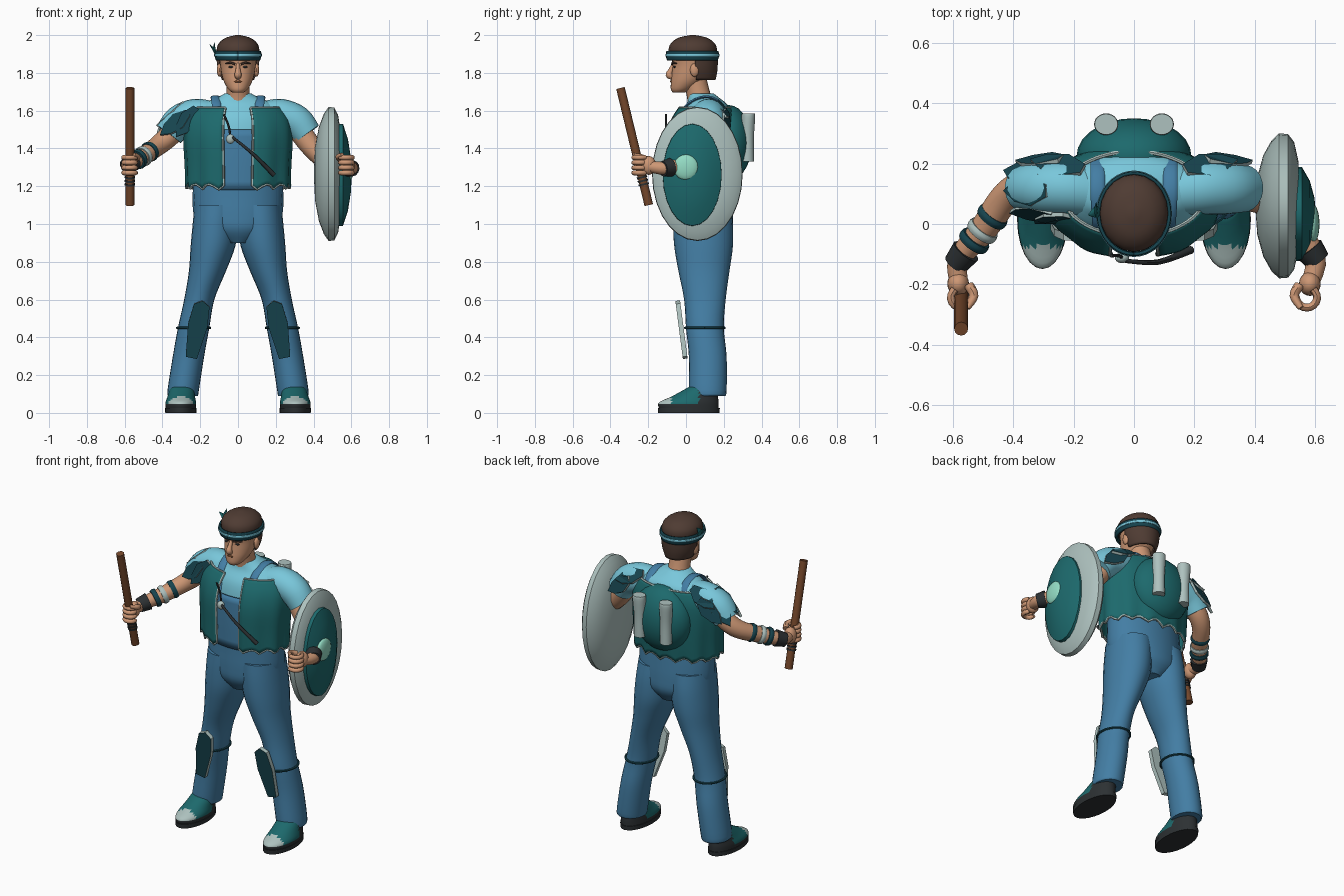
import bpy, bmesh
from math import sin, cos, pi, radians
from mathutils import Vector, Matrix

cube = bpy.data.objects.get("Cube")
if cube:
    bpy.data.objects.remove(cube)


def material(name, code):
    rgb = [(int(code[i:i + 2], 16) / 255) ** 2.2 for i in (0, 2, 4)]
    m = bpy.data.materials.new(name)
    m.use_nodes = True
    m.diffuse_color = (*rgb, 1)
    m.node_tree.nodes["Principled BSDF"].inputs["Base Color"].default_value = (*rgb, 1)
    return m


SKIN = material("skin", "cc9674")
HAIR = material("dark brown hair", "503e36")
DENIM = material("denim blue", "457da3")
SHIRT = material("light cyan cloth", "78c6da")
TEAL = material("teal cloth", "22696c")
DARK = material("dark teal", "1d4650")
PALE = material("pale grey", "acc0bd")
MINT = material("mint", "93dcc4")
WOOD = material("wood brown", "74492f")
BLACK = material("charcoal", "303436")


def finish(name, bm, mats, rule=None, angle=45):
    bmesh.ops.recalc_face_normals(bm, faces=bm.faces)
    for f in bm.faces:
        f.smooth = True
        if rule:
            f.material_index = rule(f.calc_center_median())
    mesh = bpy.data.meshes.new(name)
    bm.to_mesh(mesh)
    bm.free()
    for m in mats:
        mesh.materials.append(m)
    mesh.set_sharp_from_angle(angle=radians(angle))
    ob = bpy.data.objects.new(name, mesh)
    bpy.context.collection.objects.link(ob)
    return ob


def spline(rows, n=4):
    """Smooth a list of equal-length tuples."""
    out = []
    for i in range(len(rows) - 1):
        p = [rows[max(0, min(len(rows) - 1, i + k))] for k in (-1, 0, 1, 2)]
        for j in range(n):
            t = j / n
            out.append(tuple(
                b + t * (c - a + t * (2 * a - 5 * b + 4 * c - d + t * (3 * b - a - 3 * c + d))) / 2
                if 0 < t else b for a, b, c, d in zip(*p)))
    return out + [rows[-1]]


def loft(name, rings, mats, sides=24, rule=None, angle=45):
    """Skin rings given as (centre, half axis, half axis)."""
    bm = bmesh.new()
    loops = [[bm.verts.new(c + a * cos(2 * pi * k / sides) + b * sin(2 * pi * k / sides))
              for k in range(sides)] for c, a, b in rings]
    for lo, hi in zip(loops, loops[1:]):
        for k in range(sides):
            n = (k + 1) % sides
            bm.faces.new((lo[k], lo[n], hi[n], hi[k]))
    bm.faces.new(loops[0])
    bm.faces.new(loops[-1])
    return finish(name, bm, mats, rule, angle)


def stack(name, rows, mats, **kw):
    """Horizontal ellipses: z, centre x, centre y, radius x, radius y."""
    return loft(name, [(Vector((x, y, z)), Vector((rx, 0, 0)), Vector((0, ry, 0)))
                       for z, x, y, rx, ry in spline(rows)], mats, **kw)


def tube(name, pts, radii, mat, ref=(0, 0, 1), flat=1, sides=12, n=4):
    """Tube on a path; ref is the wide direction of a flat one."""
    if not isinstance(radii, (list, tuple)):
        radii = [radii] * len(pts)
    rows = spline([(*p, r) for p, r in zip(pts, radii)], n)
    path, rings = [Vector(r[:3]) for r in rows], []
    for i, p in enumerate(path):
        t = (path[min(i + 1, len(path) - 1)] - path[max(i - 1, 0)]).normalized()
        a = Vector(ref)
        a = (a - t * a.dot(t)).normalized()
        rings.append((p, a * rows[i][3], t.cross(a) * rows[i][3] * flat))
    return loft(name, rings, [mat], sides)


def ball(name, loc, radii, mat, seg=20):
    bm = bmesh.new()
    bmesh.ops.create_uvsphere(bm, u_segments=seg, v_segments=seg // 2, radius=1,
                              matrix=Matrix.Translation(loc) @ Matrix.Diagonal((*radii, 1)))
    return finish(name, bm, [mat])


def shell(name, rows, a0, a1, mat, thick=.01, steps=60, hem=0, fold=0):
    """Open cloth wall around the body; angle zero is the front."""
    bm, grid, rows = bmesh.new(), [], spline(rows, 3)
    for i, (z, x, y, rx, ry) in enumerate(rows):
        low, line = 1 - i / (len(rows) - 1), []
        for k in range(steps + 1):
            a = a0 + (a1 - a0) * k / steps
            w = 1 + fold * low * cos(11 * a)
            line.append(Vector((x + rx * w * sin(a), y - ry * w * cos(a),
                                z + hem * low ** 3 * abs(sin(8 * a)))))
        grid.append(line)
    verts = [[bm.verts.new(p) for p in line] for line in grid]
    for lo, hi in zip(verts, verts[1:]):
        for k in range(steps):
            bm.faces.new((lo[k], lo[k + 1], hi[k + 1], hi[k]))
    mod = finish(name, bm, [mat]).modifiers.new("thickness", "SOLIDIFY")
    mod.thickness, mod.offset = thick, 0
    return grid


def plate(name, outline, origin, up, normal, thick=.02, rim=.012):
    """Flat armour plate with a pale rim."""
    z = Vector(normal).normalized()
    y = Vector(up)
    y = (y - z * y.dot(z)).normalized()
    x = y.cross(z)
    bm = bmesh.new()
    pts = [Vector(origin) + x * u + y * v for u, v in outline]
    lo, hi = [[bm.verts.new(p + z * d) for p in pts] for d in (0, thick)]
    for k in range(len(pts)):
        n = (k + 1) % len(pts)
        bm.faces.new((lo[k], lo[n], hi[n], hi[k]))
    bm.faces.new(lo[::-1])
    front = bm.faces.new(hi)
    bmesh.ops.inset_individual(bm, faces=[front], thickness=rim, depth=.004)
    front.material_index = 1
    finish(name, bm, [PALE, DARK], angle=20)


# Trousers and shirt
stack("trouser_seat", [(.9, 0, .09, .08, .11), (.97, 0, .09, .2, .155), (1.05, 0, .088, .235, .16),
                       (1.15, 0, .085, .24, .155), (1.25, 0, .08, .235, .15)], [DENIM])
stack("shirt_body", [(1.2, 0, .08, .22, .14), (1.35, 0, .08, .24, .145), (1.48, 0, .09, .25, .15),
                     (1.57, 0, .1, .25, .14), (1.63, 0, .11, .2, .11), (1.665, 0, .095, .12, .085),
                     (1.69, 0, .08, .072, .068)], [SHIRT])
shell("overall_bib", [(1.18, 0, .08, .25, .155), (1.35, 0, .08, .25, .157), (1.5, 0, .085, .25, .158)],
      -.42, .42, DENIM, steps=16)

# Open vest with pale trim
gap = .29
vest = shell("vest", [(1.18, 0, .075, .272, .185), (1.3, 0, .078, .275, .19), (1.45, 0, .08, .283, .19),
                      (1.55, 0, .09, .272, .172), (1.615, 0, .1, .235, .14)],
             gap, 2 * pi - gap, TEAL, hem=.03, fold=.025)
for name, line in (("vest_hem_trim", vest[0]), ("vest_collar_trim", vest[-1]),
                   ("vest_right_trim", [r[0] for r in vest]), ("vest_left_trim", [r[-1] for r in vest])):
    tube(name, line, .007, PALE, ref=(.1, .2, 1) if "r_" in name or "hem" in name else (1, 0, 0), sides=6, n=1)

# Backpack with two rolls
ball("backpack", (0, .225, 1.43), (.19, .125, .2), TEAL, 28)

# Limbs and paired parts
leaf = [(-.02, -.09), (.02, -.09), (.05, -.02), (.035, .05), (0, .1), (-.035, .05), (-.05, -.02)]
guard = [(-.03, -.155), (.03, -.155), (.052, .02), (.042, .13), (0, .155), (-.042, .13), (-.052, .02)]
for s, side in ((1, "left_"), (-1, "right_")):
    stack(side + "trouser_leg", [(z, s * x, y, rx, ry) for z, x, y, rx, ry in (
        (.09, .29, .115, .079, .093), (.12, .29, .115, .083, .1), (.3, .262, .115, .083, .1),
        (.45, .235, .1, .083, .1), (.6, .205, .1, .08, .11), (.75, .162, .095, .098, .135),
        (.88, .133, .093, .118, .155), (1.0, .12, .09, .12, .158), (1.1, .11, .085, .12, .15))], [DENIM])
    stack(side + "shoe", [(z, s * x, y, rx, ry) for z, x, y, rx, ry in (
        (.025, .303, .015, .08, .158), (.055, .303, .015, .081, .158), (.09, .3, .05, .072, .12),
        (.14, .295, .1, .062, .08))], [BLACK, TEAL, PALE], sides=40,
        rule=lambda c: 0 if c.z < .045 or c.y > .07 else 2 if c.y < -.075 else 1)
    stack(side + "sole", [(0, s * .303, .015, .082, .162), (.026, s * .303, .015, .084, .164)], [BLACK])
    plate(side + "knee_guard", guard, (s * .217, -.012, .445), (-s * .2, -.13, 1), (0, -1, -.13), .025)
    tube(side + "knee_strap", [(s * .235 + .087 * cos(a), .1 + .104 * sin(a), .45)
                               for a in (i * pi / 10 for i in range(21))], .007, DARK, n=1, sides=6)
    tube(side + "overall_strap", [(s * .1, -.063, 1.48), (s * .11, -.03, 1.57), (s * .115, .012, 1.637),
                                  (s * .12, .1, 1.674), (s * .12, .18, 1.645), (s * .12, .23, 1.56)],
         .024, DENIM, ref=(1, 0, 0), flat=.3)
    tube(side + "sleeve", [(s * .16, .11, 1.57), (s * .23, .12, 1.572), (s * .31, .12, 1.54),
                           (s * .365, .117, 1.475)], [.085, .09, .088, .078], SHIRT, sides=20)
    stack(side + "back_roll", [(1.33, s * .09, .325, .035, .035), (1.45, s * .09, .325, .034, .034),
                               (1.56, s * .092, .33, .04, .036), (1.585, s * .092, .33, .038, .034)], [PALE])
    arm = ([(.3, .12, 1.53), (.38, .1, 1.42), (.45, .07, 1.35), (.53, -.02, 1.31), (.6, -.11, 1.295),
            (.582, -.2, 1.305)] if s > 0 else
           [(-.3, .12, 1.53), (-.37, .12, 1.46), (-.43, .08, 1.41), (-.5, -.02, 1.36), (-.58, -.12, 1.315),
            (-.578, -.2, 1.31)])
    tube(side + "arm", arm, [.062, .057, .052, .046, .036, .03], SKIN, sides=18)
    w, e = Vector(arm[4]), Vector(arm[3])
    tube(side + "wrist_cuff", [w.lerp(e, .3), w.lerp(e, .05), w.lerp(e, -.15)], [.05, .045, .041], BLACK)

    # Fist curled around a grip
    g = Vector((s * .572, -.243, 1.31))
    ball(side + "palm", g + Vector((s * .01, .045, 0)), (.036, .04, .05), SKIN)
    for i in range(4):
        tube(f"{side}finger_{i + 1}", [g + Vector((s * .034 * cos(a), -.034 * sin(a), .042 - .027 * i))
                                       for a in (-.9, -.2, .5, 1.2, 1.9, 2.6, 3.3)],
             [.013] * 6 + [.009], SKIN, sides=8, n=2)
    tube(side + "thumb", [g + Vector((-s * .025, .04, .03)), g + Vector((-s * .042, .005, .045)),
                          g + Vector((-s * .02, -.035, .058))], [.017, .015, .01], SKIN, sides=8)

    # Shoulder plates, fuller on the right
    spots = [((.31, .205, 1.54), (1, .05, -.7), (.3, 1, .3)), ((.25, .19, 1.6), (1, .2, -.4), (.2, .8, .8))]
    if s < 0:
        spots += [((.33, .04, 1.53), (1, .1, -.8), (.4, -1, .4)), ((.27, .025, 1.54), (.7, -.1, -1), (.1, -1, .2)),
                  ((.35, .11, 1.58), (1, 0, -.9), (.9, 0, 1)), ((.36, .17, 1.54), (1, .2, -.8), (.7, .8, .6))]
    for i, (o, u, n) in enumerate(spots):
        plate(f"{side}shoulder_plate_{i + 1}", leaf, (s * o[0], *o[1:]), (s * u[0], *u[1:]),
              (s * n[0], *n[1:]), .014, .009)

    # Paired face parts
    ball(side + "ear", (s * .098, .045, 1.815), (.014, .024, .036), SKIN, 12)
    ball(side + "eye", (s * .036, -.06, 1.832), (.016, .008, .006), BLACK, 10)
    tube(side + "eyebrow", [(s * .015, -.073, 1.846), (s * .04, -.069, 1.854), (s * .066, -.05, 1.85)],
         [.006, .006, .003], HAIR, sides=6)

# Right arm bands
for name, t, mat in (("upper_arm_band", .55, DARK), ("middle_arm_ring", 1.02, PALE), ("lower_arm_band", 1.36, DARK)):
    p = [Vector(q) for q in ((-.43, .08, 1.41), (-.5, -.02, 1.36), (-.58, -.12, 1.315))]
    c = p[0].lerp(p[1], t) if t < 1 else p[1].lerp(p[2], t - 1)
    d = (p[2] - p[0]).normalized() * .014
    tube(name, [c - d, c, c + d], [.051, .055, .051], mat, sides=18)

# Head
tube("neck", [(0, .08, 1.62), (0, .065, 1.69), (0, .045, 1.77)], [.07, .062, .062], SKIN, ref=(1, 0, 0), sides=20)
stack("head", [(1.695, 0, -.038, .028, .03), (1.712, 0, -.024, .05, .056), (1.75, 0, .004, .073, .084),
               (1.79, 0, .024, .086, .1), (1.84, 0, .035, .094, .106), (1.89, 0, .038, .1, .114),
               (1.94, 0, .04, .09, .105), (1.98, 0, .04, .05, .06)], [SKIN], sides=28)
tube("nose", [(0, -.066, 1.848), (0, -.08, 1.815), (0, -.089, 1.79), (0, -.072, 1.778)],
     [.009, .013, .019, .015], SKIN, ref=(1, 0, 0))
tube("mouth", [(-.03, -.067, 1.752), (0, -.079, 1.755), (.03, -.067, 1.752)], [.003, .006, .003], WOOD, sides=8)
stack("hair_cap", [(1.875, 0, .036, .106, .12), (1.92, 0, .036, .113, .128), (1.955, 0, .036, .103, .117),
                   (1.985, 0, .036, .067, .078), (2.0, 0, .036, .012, .014)], [HAIR], sides=20)
shell("back_hair", [(1.765, 0, .045, .078, .105), (1.82, 0, .04, .1, .12), (1.9, 0, .036, .11, .126)],
      1.65, 2 * pi - 1.65, HAIR, .014, 24)
shell("headband", [(1.868, 0, .034, .112, .13), (1.892, 0, .034, .119, .136), (1.915, 0, .034, .117, .133)],
      0, 2 * pi, DARK, .01, 40)
shell("headband_stripe", [(1.888, 0, .034, .124, .141), (1.901, 0, .034, .124, .141)], 0, 2 * pi, SHIRT, .004, 40)
for i, tip in enumerate(((-.15, .03, 1.95), (-.125, .07, 1.96))):
    tube(f"headband_knot_{i + 1}", [(-.112, .04, 1.895), (-.125, .04, 1.92), tip], [.012, .02, .003], TEAL,
         ref=(0, 1, 0), flat=.4, sides=8)

# Pendant and slung blade
ball("pendant", (-.04, -.112, 1.45), (.024, .018, .026), PALE, 14)
tube("pendant_cord", [(-.075, -.105, 1.58), (-.05, -.105, 1.52), (-.04, -.11, 1.46)], .006, BLACK, ref=(1, 0, 0), sides=6)
tube("slung_blade", [(-.03, -.122, 1.46), (.08, -.126, 1.37), (.19, -.085, 1.26)], [.007, .009, .013], BLACK, sides=8)

# Staff
top, foot = Vector((-.572, -.347, 1.72)), Vector((-.572, -.197, 1.1))
tube("staff", [foot, top], .023, WOOD, ref=(1, 0, 0), sides=12, n=1)
for i, t in enumerate((.17, .2, .23)):
    c = foot.lerp(top, t)
    tube(f"staff_wrap_{i + 1}", [c, foot.lerp(top, t + .015)], .028, BLACK, ref=(1, 0, 0), n=1)


# Shield turned about the x axis
def disc(name, profile, mat, y, z, ry, rz, sides):
    loft(name, [(Vector((x, y, z)), Vector((0, ry * r, 0)), Vector((0, 0, rz * r))) for r, x in profile],
         [mat], sides, angle=35)


disc("shield_body", [(.05, .402), (.4, .408), (.7, .428), (.9, .455), (1, .48), (.99, .51), (.88, .53), (.6, .545)],
     PALE, .06, 1.265, .24, .355, 28)
disc("shield_face", [(1, .52), (.99, .556), (.7, .582), (.35, .597), (.05, .602)], TEAL, .033, 1.26, .157, .272, 24)
ball("shield_boss", (.592, 0, 1.3), (.022, .066, .068), MINT)
